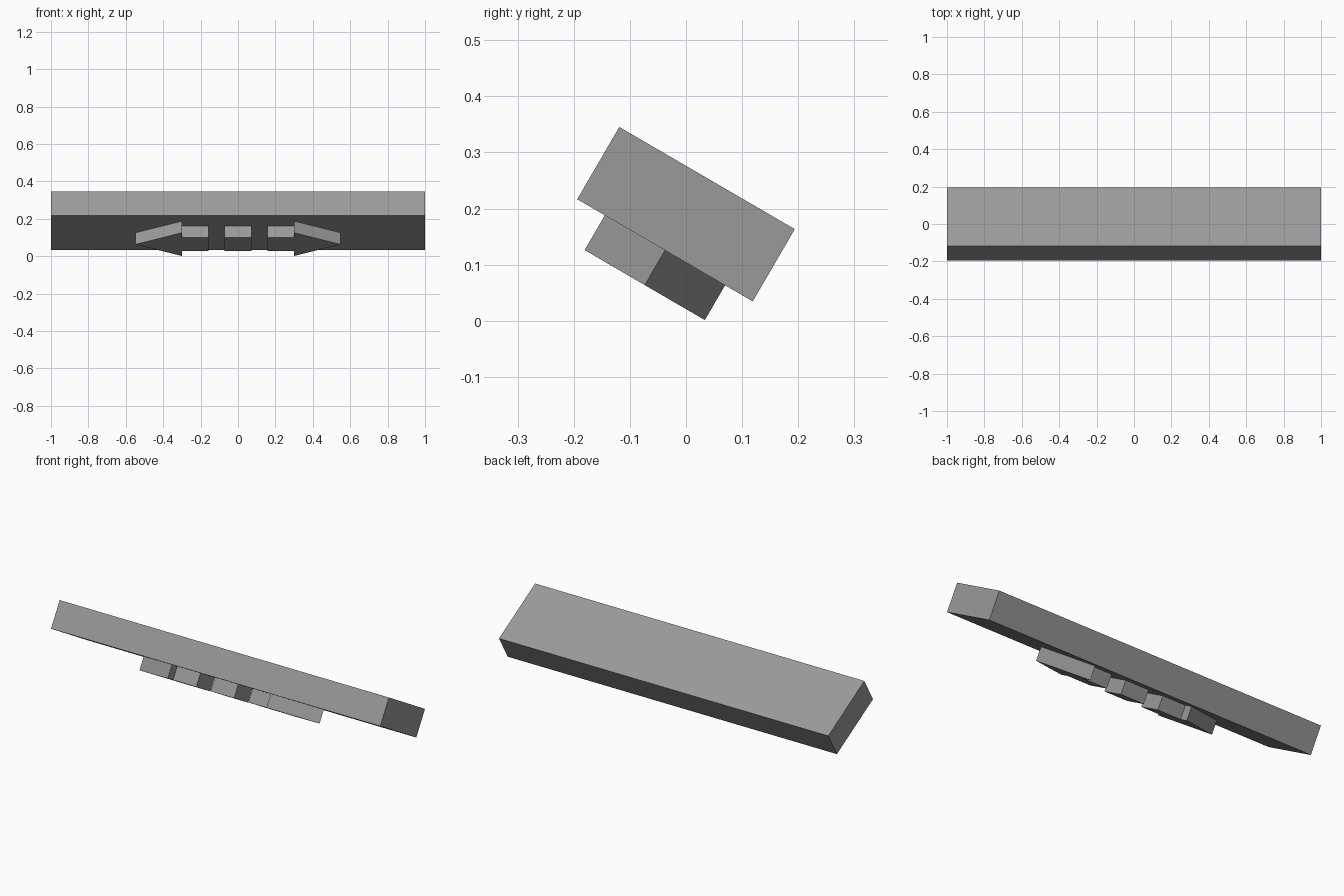
import bpy, bmesh, math
from mathutils import Matrix

if "Cube" in bpy.data.objects:
    bpy.data.objects.remove(bpy.data.objects["Cube"])

# Everything is laid out flat around the board centre, then tilted about x
TILT = Matrix.Translation((0, 0, 0.19)) @ Matrix.Rotation(math.radians(-30.2), 4, 'X')
LENGTH, WIDTH, THICK, RELIEF = 2.0, 0.362, 0.149, 0.0717

grey = bpy.data.materials.new("dark_grey")
grey.diffuse_color = (0.32, 0.32, 0.32, 1)
grey.use_nodes = True
grey.node_tree.nodes["Principled BSDF"].inputs["Base Color"].default_value = grey.diffuse_color


def prism(name, outline, z0, z1):
    """Extrude a flat xy outline from z0 to z1 and tilt it with the board."""
    bm = bmesh.new()
    face = bm.faces.new([bm.verts.new((x, y, z0)) for x, y in outline])
    ext = bmesh.ops.extrude_face_region(bm, geom=[face])
    top = [v for v in ext['geom'] if isinstance(v, bmesh.types.BMVert)]
    bmesh.ops.translate(bm, verts=top, vec=(0, 0, z1 - z0))
    # Keep exactly one bottom cap so the prism is closed
    if not any(all(v.co.z == min(w.co.z for w in bm.verts) for v in f.verts) for f in bm.faces):
        bmesh.ops.holes_fill(bm, edges=bm.edges)
    bmesh.ops.recalc_face_normals(bm, faces=bm.faces)
    bm.transform(TILT)
    mesh = bpy.data.meshes.new(name)
    bm.to_mesh(mesh)
    bm.free()
    mesh.materials.append(grey)
    obj = bpy.data.objects.new(name, mesh)
    bpy.context.collection.objects.link(obj)
    return obj


def rect(cx, hx, hy):
    return [(cx - hx, -hy), (cx + hx, -hy), (cx + hx, hy), (cx - hx, hy)]


# Main board
prism("board", rect(0, LENGTH / 2, WIDTH / 2), -THICK / 2, THICK / 2)

# Raised dashes on the underside
low, high = -THICK / 2 - RELIEF, -THICK / 2
for i, cx in enumerate((-0.23, 0, 0.23)):
    prism(f"dash_{i + 1}", rect(cx, 0.071, 0.071), low, high)

# Arrowheads pointing outward at both ends of the dashes
for side, s in (("left", -1), ("right", 1)):
    prism(f"arrowhead_{side}",
          [(s * 0.3, -0.124), (s * 0.547, 0), (s * 0.3, 0.124)], low, high)
